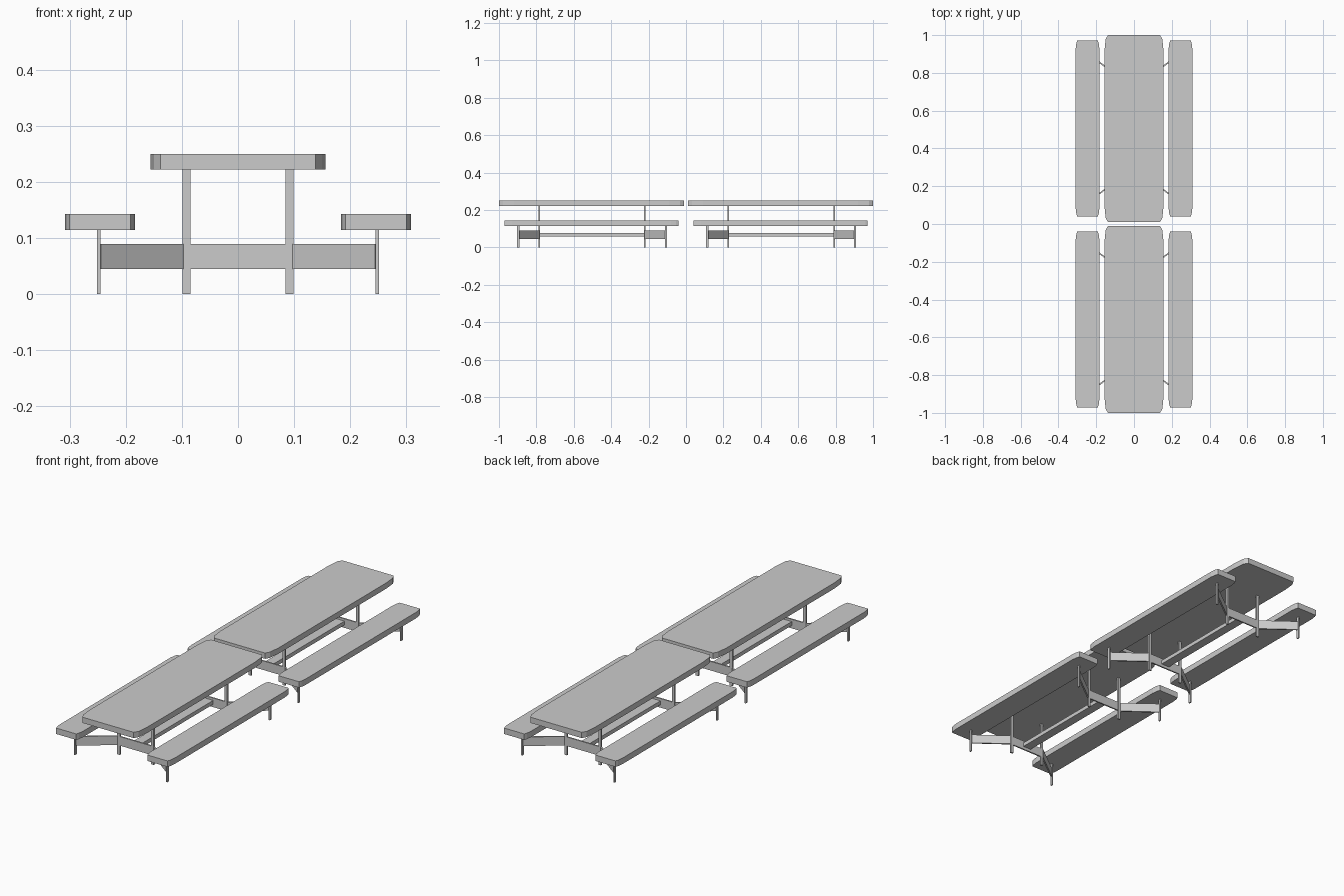
import bpy, bmesh, math

if "Cube" in bpy.data.objects:
    bpy.data.objects.remove(bpy.data.objects["Cube"])

grey = bpy.data.materials.new("plain grey")
grey.diffuse_color = (0.6, 0.6, 0.6, 1)
grey.use_nodes = True
grey.node_tree.nodes["Principled BSDF"].inputs["Base Color"].default_value = grey.diffuse_color


def prism(name, outline, z0, z1):
    """Extrude a counter-clockwise plan outline from z0 to z1."""
    bm = bmesh.new()
    face = bm.faces.new([bm.verts.new((x, y, z0)) for x, y in outline])
    top = bmesh.ops.extrude_face_region(bm, geom=[face])
    bmesh.ops.translate(bm, vec=(0, 0, z1 - z0),
                        verts=[v for v in top["geom"] if isinstance(v, bmesh.types.BMVert)])
    bmesh.ops.recalc_face_normals(bm, faces=bm.faces)
    mesh = bpy.data.meshes.new(name)
    bm.to_mesh(mesh)
    bm.free()
    mesh.materials.append(grey)
    obj = bpy.data.objects.new(name, mesh)
    bpy.context.collection.objects.link(obj)
    return obj


def slab(name, cx, cy, corner, z0, z1):
    """Board whose corner points are mirrored to all four corners."""
    back = corner[::-1]
    pts = (corner + [(-x, y) for x, y in back]
           + [(-x, -y) for x, y in corner] + [(x, -y) for x, y in back])
    return prism(name, [(cx + x, cy + y) for x, y in pts], z0, z1)


def box(name, cx, cy, sx, sy, z0, z1):
    return slab(name, cx, cy, [(sx / 2, sy / 2)], z0, z1)


def plank(name, a, b, thick, z0, z1):
    """Upright plate running between two plan points."""
    dx, dy = b[0] - a[0], b[1] - a[1]
    k = thick / 2 / math.hypot(dx, dy)
    nx, ny = -dy * k, dx * k
    return prism(name, [(a[0] - nx, a[1] - ny), (b[0] - nx, b[1] - ny),
                        (b[0] + nx, b[1] + ny), (a[0] + nx, a[1] + ny)], z0, z1)


TOP_CORNER = [(0.156, 0.415), (0.150, 0.474), (0.138, 0.4945)]
SEAT_CORNER = [(0.0625, 0.425), (0.059, 0.453), (0.054, 0.466)]
POST_X, LEG_X = 0.0915, 0.248
POST_Y, LEG_Y = 0.283, 0.395

for label, cy in (("front", -0.5055), ("back", 0.5055)):
    # Table top and the two bench seats
    slab(label + "_table_top", 0, cy, TOP_CORNER, 0.222, 0.25)
    for s in (-1, 1):
        slab(label + "_bench_seat", s * 0.246, cy, SEAT_CORNER, 0.114, 0.143)

    # Under-frame: flat rail joining the two ends
    fy = cy + 0.003
    box(label + "_long_rail", 0, fy, 0.045, 2 * POST_Y, 0.059, 0.078)
    for e in (-1, 1):
        py, ly = fy + e * POST_Y, fy + e * LEG_Y
        box(label + "_cross_beam", 0, py, 2 * POST_X - 0.014, 0.007, 0.045, 0.089)
        for s in (-1, 1):
            # Table post, bench leg, and the splayed brace between them
            box(label + "_table_post", s * POST_X, py, 0.014, 0.008, 0, 0.222)
            box(label + "_bench_leg", s * LEG_X, ly, 0.0065, 0.012, 0, 0.114)
            plank(label + "_splayed_brace", (s * (POST_X + 0.006), py),
                  (s * (LEG_X - 0.002), ly), 0.007, 0.045, 0.089)
